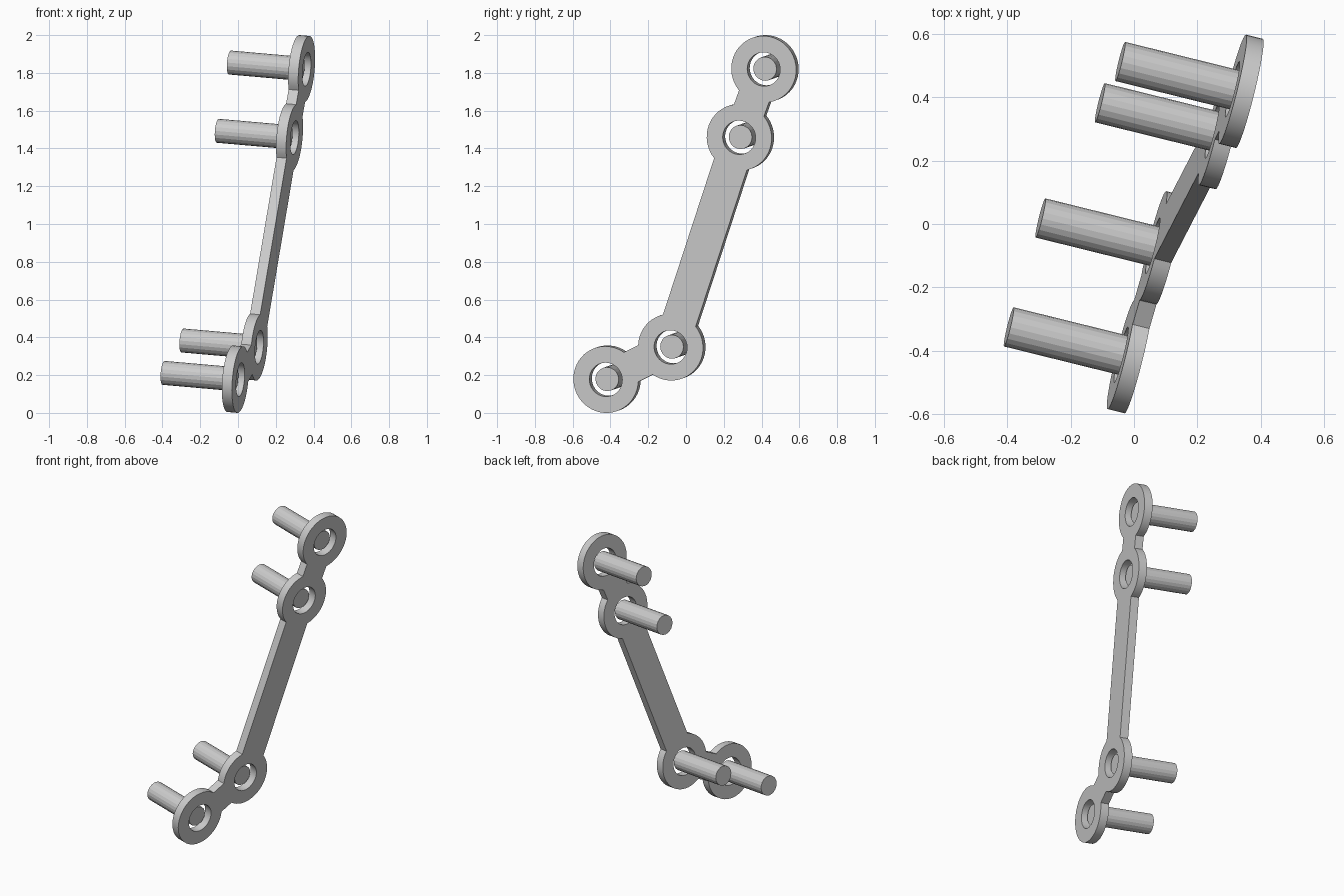
import bpy, bmesh
from math import asin, atan2, cos, sin, pi, tau
from mathutils import Matrix, Vector

cube = bpy.data.objects.get("Cube")
if cube:
    bpy.data.objects.remove(cube, do_unlink=True)

# Plate plane: normal and local axes
normal = Vector((0.967, -0.239, -0.085)).normalized()
up = (Vector((0, 0, 1)) - normal * normal.z).normalized()
side = up.cross(normal)
frame = Matrix((side, up, normal)).transposed()

RING, HOLE, THICK = 0.177, 0.09, 0.055
PIN_R, PIN_LEN = 0.0635, 0.393
BAR, NECK = 0.094, 0.087          # half widths of the links
OFFSET = 0.071                    # plate distance from the origin

# Ring centres, placed on the plate plane from their y and z
centres = [Vector(((OFFSET - normal.y * y - normal.z * z) / normal.x, y, z))
           for y, z in ((0.418, 1.8215), (0.288, 1.46), (-0.075, 0.35), (-0.418, 0.1785))]
flat = [Vector((c.dot(side), c.dot(up))) for c in centres]


def arc(centre, radius, start, sweep, steps):
    return [centre + radius * Vector((cos(start + sweep * i / steps),
                                      sin(start + sweep * i / steps)))
            for i in range(steps + 1)]


def half_angle(a, b):
    return asin((BAR if {a, b} == {1, 2} else NECK) / RING)


def heading(a, b):
    d = flat[b] - flat[a]
    return atan2(d.y, d.x)


# Outline: walk round the chain of rings and links
walk = [0, 1, 2, 3, 2, 1]
outline = []
for i, cur in enumerate(walk):
    prev, nxt = walk[i - 1], walk[(i + 1) % len(walk)]
    start = heading(cur, prev) + half_angle(cur, prev)
    end = heading(cur, nxt) - half_angle(cur, nxt)
    sweep = (end - start) % tau
    outline += arc(flat[cur], RING, start, sweep, max(6, round(sweep / (pi / 24))))

# Plate: filled profile with four holes, given thickness
curve = bpy.data.curves.new("plate", "CURVE")
curve.dimensions = "2D"
curve.fill_mode = "BOTH"
curve.extrude = THICK / 2
loops = [outline] + [arc(c, HOLE, 0, tau, 40)[:-1] for c in flat]
for loop in loops:
    spline = curve.splines.new("POLY")
    spline.points.add(len(loop) - 1)
    for point, co in zip(spline.points, loop):
        point.co = (co.x, co.y, 0, 1)
    spline.use_cyclic_u = True
plate = bpy.data.objects.new("plate", curve)
bpy.context.collection.objects.link(plate)
plate.matrix_world = Matrix.Translation(normal * OFFSET) @ frame.to_4x4()

bpy.ops.object.select_all(action="DESELECT")
plate.select_set(True)
bpy.context.view_layer.objects.active = plate
bpy.ops.object.convert(target="MESH")
plate = bpy.context.object
bm = bmesh.new()
bm.from_mesh(plate.data)
bmesh.ops.remove_doubles(bm, verts=bm.verts, dist=0.0001)
bmesh.ops.recalc_face_normals(bm, faces=bm.faces)
bm.to_mesh(plate.data)
bm.free()
bpy.ops.object.shade_smooth_by_angle()

# Pins: start inside each hole and stick out behind the plate
for name, centre in zip(("top", "upper", "lower", "bottom"), centres):
    mid = centre - normal * PIN_LEN / 2
    bpy.ops.mesh.primitive_cylinder_add(vertices=20, radius=PIN_R, depth=PIN_LEN)
    pin = bpy.context.object
    pin.name = name + "_pin"
    pin.matrix_world = Matrix.Translation(mid) @ frame.to_4x4()
